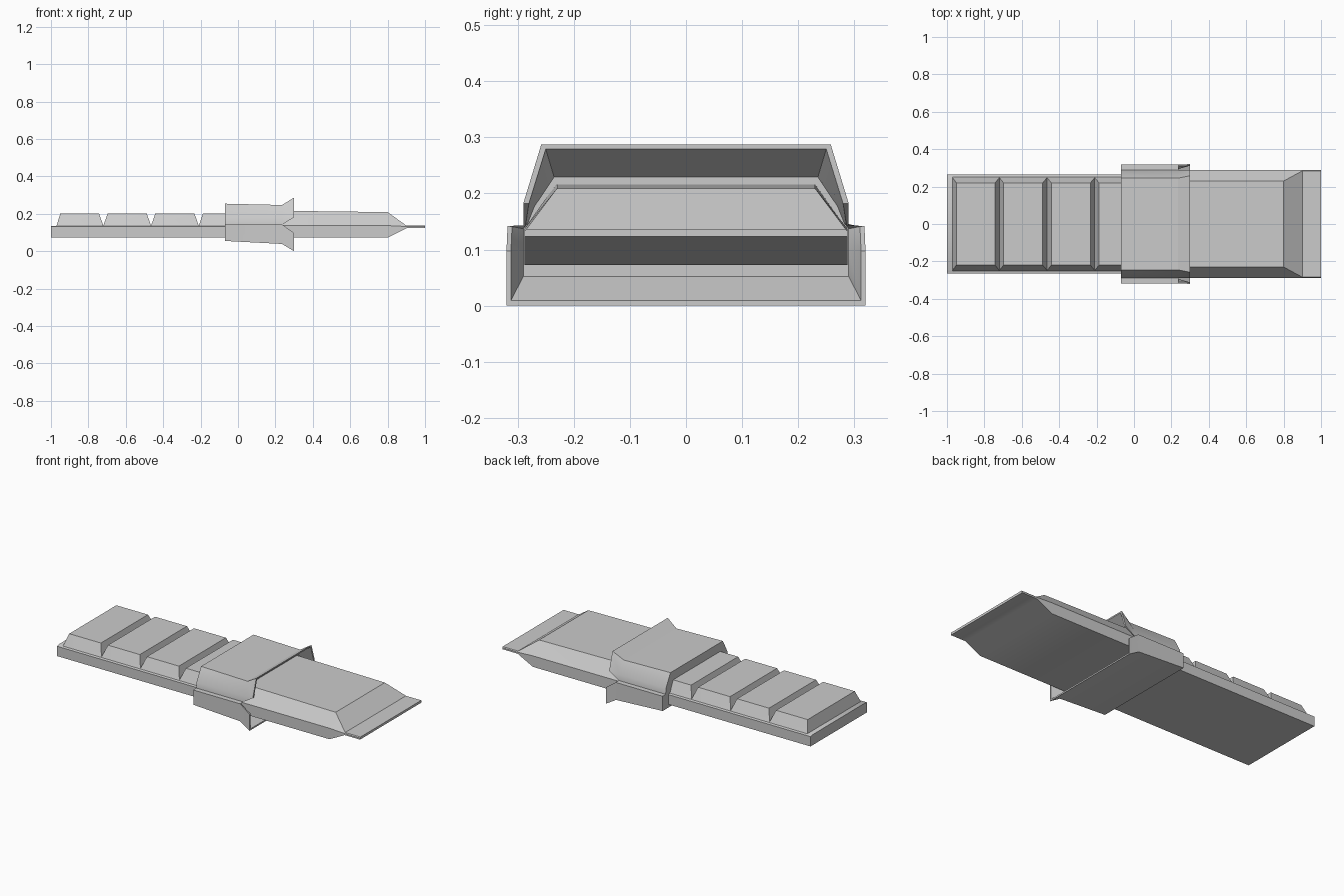
import bpy, bmesh, math

if "Cube" in bpy.data.objects:
    bpy.data.objects.remove(bpy.data.objects["Cube"])


def loft(name, rings, angle=30):
    """Skin half-profiles of (x, y, z), mirrored across y = 0, and cap both ends."""
    bm = bmesh.new()
    loops = []
    for half in rings:
        pts = list(half) + [(x, -y, z) for x, y, z in reversed(half)]
        loops.append([bm.verts.new(p) for p in pts])
    n = len(loops[0])
    for a, b in zip(loops, loops[1:]):
        for i in range(n):
            j = (i + 1) % n
            bm.faces.new((a[i], a[j], b[j], b[i]))
    bm.faces.new(loops[0])
    bm.faces.new(loops[-1])
    bmesh.ops.recalc_face_normals(bm, faces=bm.faces)
    mesh = bpy.data.meshes.new(name)
    bm.to_mesh(mesh)
    bm.free()
    obj = bpy.data.objects.new(name, mesh)
    bpy.context.collection.objects.link(obj)
    bpy.ops.object.select_all(action='DESELECT')
    obj.select_set(True)
    bpy.context.view_layer.objects.active = obj
    bpy.ops.object.shade_smooth_by_angle(angle=math.radians(angle))
    return obj


def at(x, *yz):
    return [(x, y, z) for y, z in yz]


# Handle: flat base with raised grip pads split by V grooves
def grip(x, raised):
    top = (0.22, 0.205) if raised else (0.248, 0.139)
    return at(x, (0.265, 0.077), (0.265, 0.135), (0.25, 0.138), top)


handle = [grip(-1.0, False), grip(-0.97, False), grip(-0.95, True)]
for x in (-0.72, -0.465, -0.21):
    handle += [grip(x - 0.023, True), grip(x, False), grip(x + 0.023, True)]
handle.append(grip(0.0, True))
loft("grip_handle", handle)

# Body: bevelled slab that narrows to a thin flat tip
tip = ((0.288, 0.126), (0.288, 0.135), (0.284, 0.14))
loft("tapered_body", [
    at(0.0, (0.288, 0.075), (0.288, 0.14), (0.23, 0.222)),
    at(0.8, (0.288, 0.075), (0.288, 0.14), (0.23, 0.212)),
    at(0.9, *tip),
    at(1.0, *tip)])

# Collar: stepped sleeve with a flared, side-notched mouth hollowed around the body
loft("flared_collar", [
    at(-0.07, (0.318, 0.058), (0.318, 0.1), (0.318, 0.145),
       (0.29, 0.146), (0.287, 0.18), (0.245, 0.257)),
    at(0.235, (0.318, 0.042), (0.318, 0.1), (0.318, 0.145),
       (0.29, 0.146), (0.287, 0.18), (0.245, 0.25)),
    [(0.30, 0.32, 0.003), (0.30, 0.32, 0.1), (0.237, 0.318, 0.145),
     (0.237, 0.29, 0.146), (0.30, 0.29, 0.185), (0.30, 0.258, 0.29)],
    [(0.30, 0.312, 0.012), (0.30, 0.312, 0.1), (0.236, 0.31, 0.144),
     (0.236, 0.286, 0.146), (0.30, 0.28, 0.185), (0.30, 0.25, 0.282)],
    at(0.225, (0.29, 0.055), (0.29, 0.1), (0.29, 0.14),
       (0.282, 0.15), (0.27, 0.18), (0.235, 0.232))])

# Rest the model on z = 0
low = min(v.co.z for o in bpy.data.objects for v in o.data.vertices)
for o in bpy.data.objects:
    for v in o.data.vertices:
        v.co.z -= low
